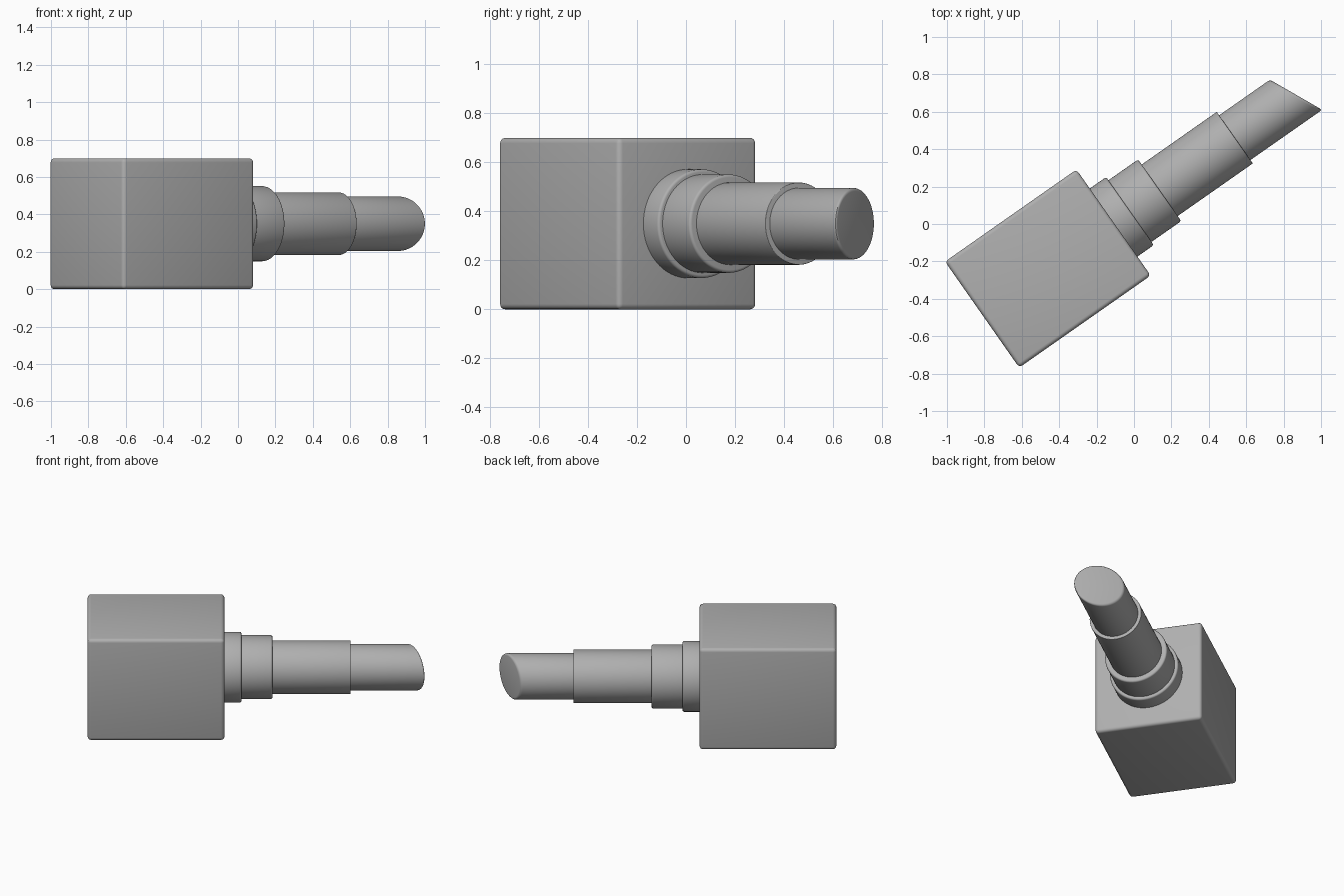
import bpy, bmesh, math
from mathutils import Matrix, Vector

if "Cube" in bpy.data.objects:
    bpy.data.objects.remove(bpy.data.objects["Cube"])

TURN = Matrix.Rotation(math.radians(35), 4, 'Z')   # whole model is turned 35 degrees
AXIS_Y, AXIS_Z = 0.069, 0.35                       # shaft axis in the unturned frame

# Dark grey shared by all parts
grey = bpy.data.materials.new("dark_grey")
grey.diffuse_color = (0.43, 0.43, 0.43, 1)
grey.use_nodes = True
grey.node_tree.nodes["Principled BSDF"].inputs["Base Color"].default_value = grey.diffuse_color


def finish(name, bm, bevel):
    """Round the hard edges, turn into place and shade smooth."""
    bm.normal_update()
    if bevel:
        edges = [e for e in bm.edges if e.calc_face_angle(0) > math.radians(40)]
        bmesh.ops.bevel(bm, geom=edges, offset=bevel, segments=4, profile=0.5,
                        affect='EDGES', clamp_overlap=True)
    mesh = bpy.data.meshes.new(name)
    bm.to_mesh(mesh)
    bm.free()
    mesh.materials.append(grey)
    ob = bpy.data.objects.new(name, mesh)
    ob.matrix_world = TURN
    bpy.context.collection.objects.link(ob)
    bpy.ops.object.select_all(action='DESELECT')
    ob.select_set(True)
    bpy.context.view_layer.objects.active = ob
    bpy.ops.object.shade_smooth_by_angle(angle=math.radians(32))


def block(name, x0, x1, width, height, bevel):
    bm = bmesh.new()
    bmesh.ops.create_cube(bm, size=1)
    bmesh.ops.scale(bm, vec=(x1 - x0, width, height), verts=bm.verts)
    bmesh.ops.translate(bm, vec=((x0 + x1) / 2, AXIS_Y, height / 2), verts=bm.verts)
    finish(name, bm, bevel)


def cylinder(name, x0, x1, radius, bevel, slant=0):
    """Cylinder along the shaft; slant shears the far end into an angled cut."""
    bm = bmesh.new()
    bmesh.ops.create_cone(bm, cap_ends=True, segments=64, radius1=radius,
                          radius2=radius, depth=x1 - x0,
                          matrix=Matrix.Rotation(math.pi / 2, 4, 'Y'))
    for v in bm.verts:
        if v.co.x > 0:
            v.co.x -= slant * v.co.y
    bmesh.ops.translate(bm, vec=Vector(((x0 + x1) / 2, AXIS_Y, AXIS_Z)), verts=bm.verts)
    finish(name, bm, bevel)


# Housing block
block("housing", -0.943, -0.085, 0.692, 0.70, 0.022)

# Stepped shaft, each step set slightly into the one before
cylinder("base_collar", -0.12, 0.022, 0.222, 0.012)
cylinder("second_collar", -0.01, 0.216, 0.201, 0.012)
cylinder("main_shaft", 0.18, 0.706, 0.168, 0.003)

# Tip with an angled end cut
cylinder("slanted_tip", 0.67, 1.106, 0.146, 0.014, slant=0.468)
